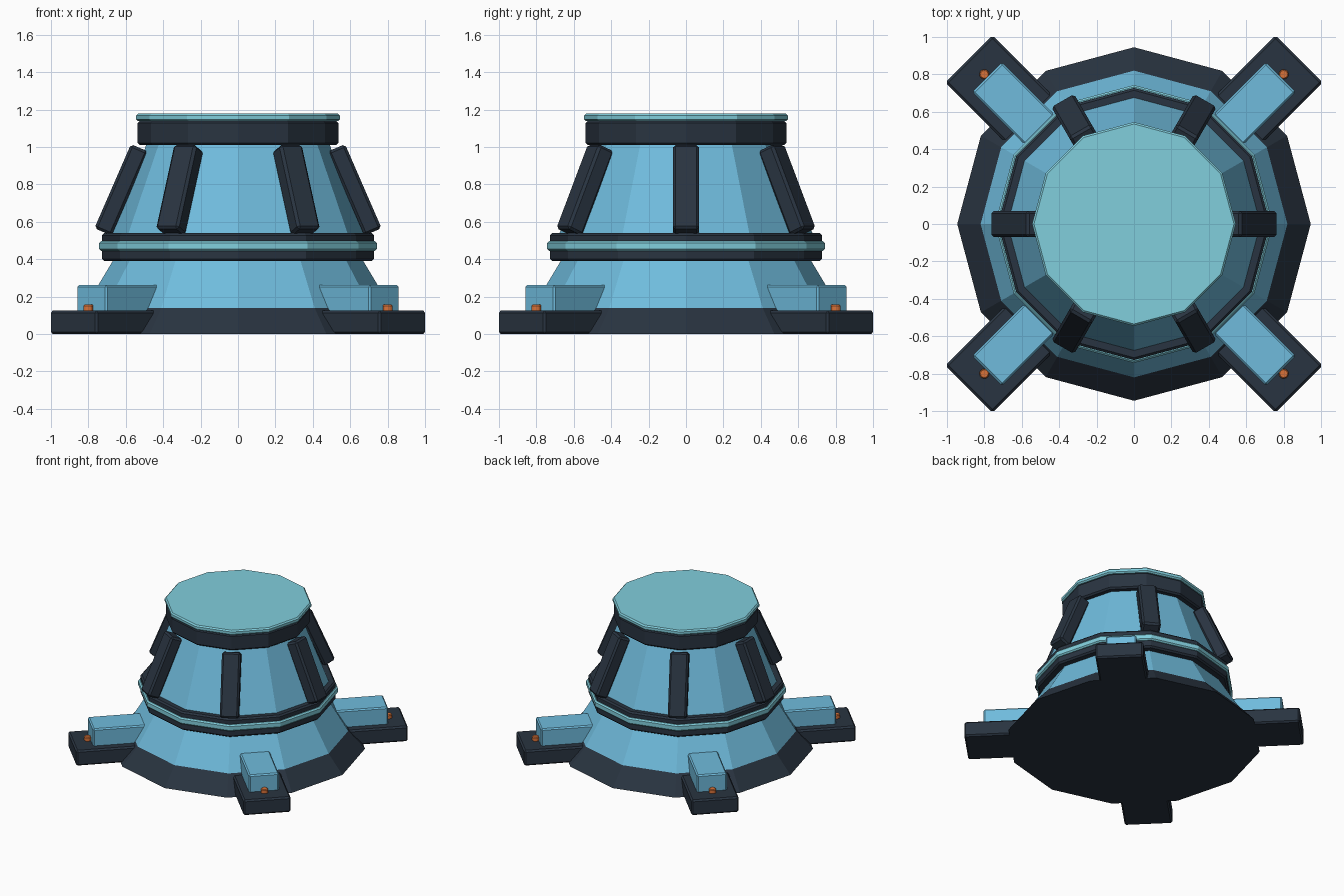
import bpy, bmesh
from math import radians, sqrt
from mathutils import Matrix, Vector

if "Cube" in bpy.data.objects:
    bpy.data.objects.remove(bpy.data.objects["Cube"])


def material(name, rgb):
    m = bpy.data.materials.new(name)
    m.diffuse_color = (*rgb, 1)
    m.use_nodes = True
    m.node_tree.nodes["Principled BSDF"].inputs["Base Color"].default_value = m.diffuse_color
    return m


DARK = material("dark_metal", (0.022, 0.034, 0.052))
BLUE = material("blue_panel", (0.16, 0.50, 0.72))
LIGHT = material("light_trim", (0.22, 0.62, 0.72))
ORANGE = material("orange_bolt", (0.70, 0.17, 0.04))


def finish(name, bm, mat, bevel, matrix=Matrix()):
    me = bpy.data.meshes.new(name)
    bm.to_mesh(me)
    bm.free()
    me.materials.append(mat)
    ob = bpy.data.objects.new(name, me)
    ob.matrix_world = matrix
    bpy.context.collection.objects.link(ob)
    if bevel:
        mod = ob.modifiers.new("bevel", 'BEVEL')
        mod.width = bevel
        mod.segments = 1
        mod.limit_method = 'ANGLE'
        mod.angle_limit = radians(40)
    return ob


def ring(name, r0, r1, z0, z1, mat, bevel=0.0, sides=12, at=(0, 0)):
    bm = bmesh.new()
    bmesh.ops.create_cone(bm, cap_ends=True, segments=sides, radius1=r0, radius2=r1, depth=z1 - z0)
    bmesh.ops.translate(bm, verts=bm.verts, vec=(at[0], at[1], (z0 + z1) / 2))
    return finish(name, bm, mat, bevel)


def box(name, size, centre, angle, mat, bevel, tilt=0.0):
    # x is the radial direction before turning by angle about z
    bm = bmesh.new()
    bmesh.ops.create_cube(bm, size=1)
    bmesh.ops.scale(bm, verts=bm.verts, vec=size)
    m = (Matrix.Rotation(radians(angle), 4, 'Z') @ Matrix.Translation(Vector(centre))
         @ Matrix.Rotation(radians(tilt), 4, 'Y'))
    return finish(name, bm, mat, bevel, m)


# Stacked twelve-sided body
ring("base_skirt", 0.945, 0.82, 0.0, 0.14, DARK)
ring("lower_cone", 0.82, 0.67, 0.14, 0.39, BLUE)
ring("waist_band", 0.727, 0.727, 0.39, 0.54, DARK, 0.012)
ring("waist_trim", 0.743, 0.743, 0.445, 0.497, LIGHT, 0.01)
ring("upper_cone", 0.68, 0.487, 0.53, 1.02, BLUE)
ring("top_collar", 0.537, 0.537, 1.01, 1.14, DARK, 0.012)
ring("top_cap", 0.545, 0.545, 1.138, 1.178, LIGHT, 0.01)

# Six slanted ribs on the upper cone
for i in range(6):
    box(f"rib_{i + 1}", (0.1, 0.14, 0.49), (0.624, 0, 0.771), i * 60, DARK, 0.014, tilt=-23.5)

# Four diagonal feet, each with a block and a bolt
for i in range(4):
    a = 45 + 90 * i
    n = i + 1
    box(f"foot_{n}", (0.508, 0.356, 0.125), (0.994, 0, 0.0625), a, DARK, 0.012)
    box(f"foot_block_{n}", (0.46, 0.226, 0.15), (0.88, 0, 0.187), a, BLUE, 0.01)
    p = Matrix.Rotation(radians(a), 3, 'Z') @ Vector((0.8 * sqrt(2), 0, 0))
    ring(f"foot_bolt_{n}", 0.028, 0.028, 0.115, 0.157, ORANGE, 0.006, 8, (p.x, p.y))
